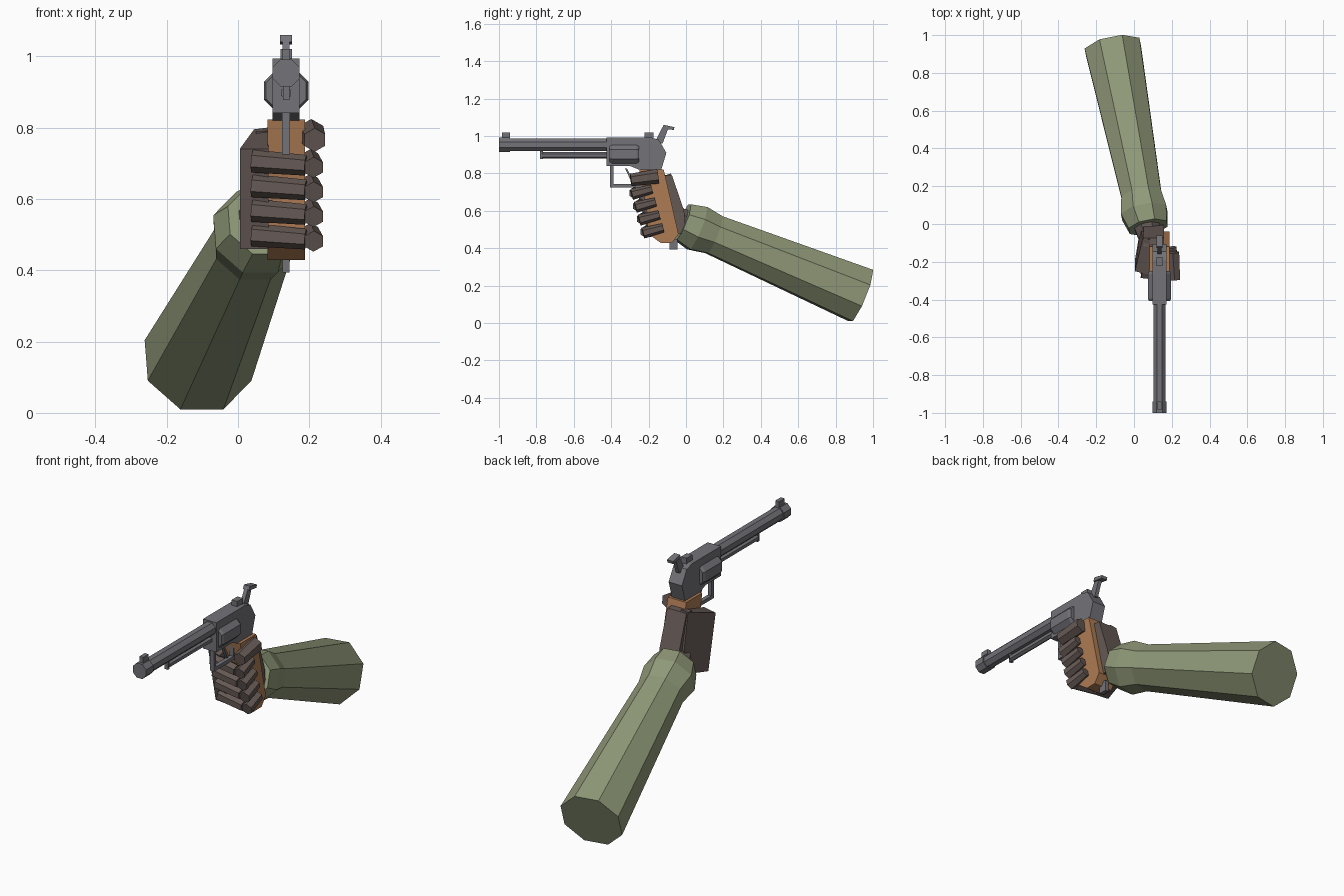
import bpy, bmesh
from math import pi, cos, sin
from mathutils import Vector

GX = 0.135  # centre plane of the gun


def mat(name, c):
    m = bpy.data.materials.new(name)
    m.diffuse_color = (*c, 1)
    return m


STEEL = mat("steel", (0.17, 0.17, 0.19))
WOOD = mat("wood", (0.42, 0.20, 0.09))
GLOVE = mat("glove", (0.13, 0.10, 0.09))
CLOTH = mat("cloth", (0.28, 0.32, 0.19))


def finish(name, bm, m, bevel=0):
    bmesh.ops.recalc_face_normals(bm, faces=bm.faces)
    me = bpy.data.meshes.new(name)
    bm.to_mesh(me)
    bm.free()
    me.materials.append(m)
    ob = bpy.data.objects.new(name, me)
    bpy.context.collection.objects.link(ob)
    if bevel:
        b = ob.modifiers.new("bevel", 'BEVEL')
        b.width, b.segments = bevel, 1
    return ob


def loft(name, rings, m):
    """Skin a list of equal-length point rings and cap both ends."""
    bm = bmesh.new()
    vs = [[bm.verts.new(p) for p in r] for r in rings]
    n = len(vs[0])
    for a, b in zip(vs, vs[1:]):
        for i in range(n):
            bm.faces.new((a[i], a[(i + 1) % n], b[(i + 1) % n], b[i]))
    bm.faces.new(vs[0])
    bm.faces.new(vs[-1])
    return finish(name, bm, m)


def side(name, prof, x0, x1, m):
    """Extrude a (y, z) profile across x."""
    return loft(name, [[(x, y, z) for y, z in prof] for x in (x0, x1)], m)


def box(name, x, y, z, m):
    return side(name, [(y[0], z[0]), (y[1], z[0]), (y[1], z[1]), (y[0], z[1])], x[0], x[1], m)


def tube(name, stations, n, m, axis=None):
    """Round n-gon tube through (point, flat radius) stations."""
    pts = [Vector(p) for p, _ in stations]
    d = Vector(axis) if axis else pts[-1] - pts[0]
    q = d.to_track_quat('Z', 'Y')
    rings = []
    for p, (_, r) in zip(pts, stations):
        R = r / cos(pi / n)
        rings.append([p + q @ Vector((R * cos(2 * pi * (i + .5) / n), R * sin(2 * pi * (i + .5) / n), 0))
                      for i in range(n)])
    return loft(name, rings, m)


def slab(name, half, prof, m):
    return side(name, prof, GX - half, GX + half, m)


# barrel, muzzle ring and ejector rod
tube("barrel", [((GX, -0.99, 0.953), 0.033), ((GX, -0.40, 0.953), 0.033)], 8, STEEL)
tube("muzzle", [((GX, -1.0, 0.953), 0.038), ((GX, -0.94, 0.953), 0.038)], 8, STEEL)
tube("ejector_rod", [((GX, -0.77, 0.897), 0.014), ((GX, -0.40, 0.897), 0.014)], 6, STEEL)
slab("ejector_tab", 0.009, [(-0.78, 0.93), (-0.765, 0.93), (-0.765, 0.877), (-0.78, 0.877)], STEEL)
slab("front_sight", 0.011, [(-0.985, 0.985), (-0.94, 0.985), (-0.94, 1.02), (-0.985, 1.02)], STEEL)

# frame and cylinder
slab("frame", 0.038, [(-0.425, 0.84), (-0.425, 0.993), (-0.19, 0.993), (-0.145, 0.98), (-0.105, 0.91),
                      (-0.132, 0.82), (-0.25, 0.82), (-0.30, 0.84)], STEEL)
tube("cylinder", [((GX, -0.408, 0.903), 0.056), ((GX, -0.395, 0.903), 0.062),
                  ((GX, -0.265, 0.903), 0.062), ((GX, -0.25, 0.903), 0.056)], 8, STEEL)
slab("rear_sight", 0.016, [(-0.222, 0.99), (-0.175, 0.99), (-0.175, 1.02), (-0.222, 1.02)], STEEL)

# hammer with thumb spur
slab("hammer", 0.010, [(-0.17, 0.96), (-0.125, 0.96), (-0.095, 1.04), (-0.125, 1.048)], STEEL)
slab("hammer_spur", 0.017, [(-0.128, 1.04), (-0.065, 1.032), (-0.062, 1.047), (-0.12, 1.06)], STEEL)

# trigger and guard
slab("trigger_guard", 0.011, [(-0.405, 0.845), (-0.405, 0.725), (-0.225, 0.725), (-0.225, 0.83), (-0.245, 0.83),
                              (-0.245, 0.743), (-0.387, 0.743), (-0.387, 0.845)], STEEL)
slab("trigger", 0.008, [(-0.325, 0.825), (-0.315, 0.825), (-0.28, 0.76), (-0.29, 0.75)], STEEL)

# grip and butt tab
slab("grip", 0.053, [(-0.25, 0.822), (-0.12, 0.822), (-0.10, 0.74), (-0.04, 0.475), (-0.075, 0.428),
                     (-0.135, 0.428), (-0.205, 0.48), (-0.21, 0.60)], WOOD)
slab("butt_tab", 0.010, [(-0.09, 0.45), (-0.045, 0.45), (-0.045, 0.393), (-0.088, 0.393)], STEEL)

# palm beside the grip, skewed outward at its front
loft("palm", [[(0.085, -0.27, 0.74), (0.085, -0.08, 0.80), (0.085, -0.015, 0.50), (0.085, -0.20, 0.46)],
              [(0.005, -0.25, 0.74), (0.045, -0.08, 0.795), (0.035, -0.015, 0.50), (0.005, -0.19, 0.46)]], GLOVE)
# heel of the hand behind the grip
loft("hand_heel", [[(x, -0.12, 0.79), (x, -0.075, 0.79), (x, -0.01, 0.60), (x, 0.0, 0.48), (x, -0.06, 0.48)]
                   for x in (0.05, 0.16)], GLOVE)
tube("wrist", [((0.085, -0.07, 0.565), 0.06), ((0.06, 0.03, 0.52), 0.075)], 8, GLOVE)

# four curled fingers: a knuckle segment across the front and a tip along the side
for i in range(4):
    y = -0.278 + 0.020 * i
    z = 0.70 - 0.069 * i
    tube(f"finger_{i + 1}", [((0.04, y + 0.02, z + 0.006), 0.028), ((0.19, y, z - 0.006), 0.025)], 6, GLOVE)
    tube(f"fingertip_{i + 1}", [((0.212, y - 0.012, z - 0.012), 0.026), ((0.203, y + 0.095, z + 0.016), 0.021)],
         6, GLOVE)
# thumb along the far side
tube("thumb", [((0.215, -0.295, 0.765), 0.029), ((0.205, -0.15, 0.785), 0.034)], 6, GLOVE)

# sleeve with flared cuff
tube("sleeve", [((0.075, -0.018, 0.54), 0.102), ((0.054, 0.06, 0.507), 0.122),
                ((0.040, 0.150, 0.472), 0.106), ((-0.112, 0.935, 0.147), 0.148)], 8, CLOTH)
